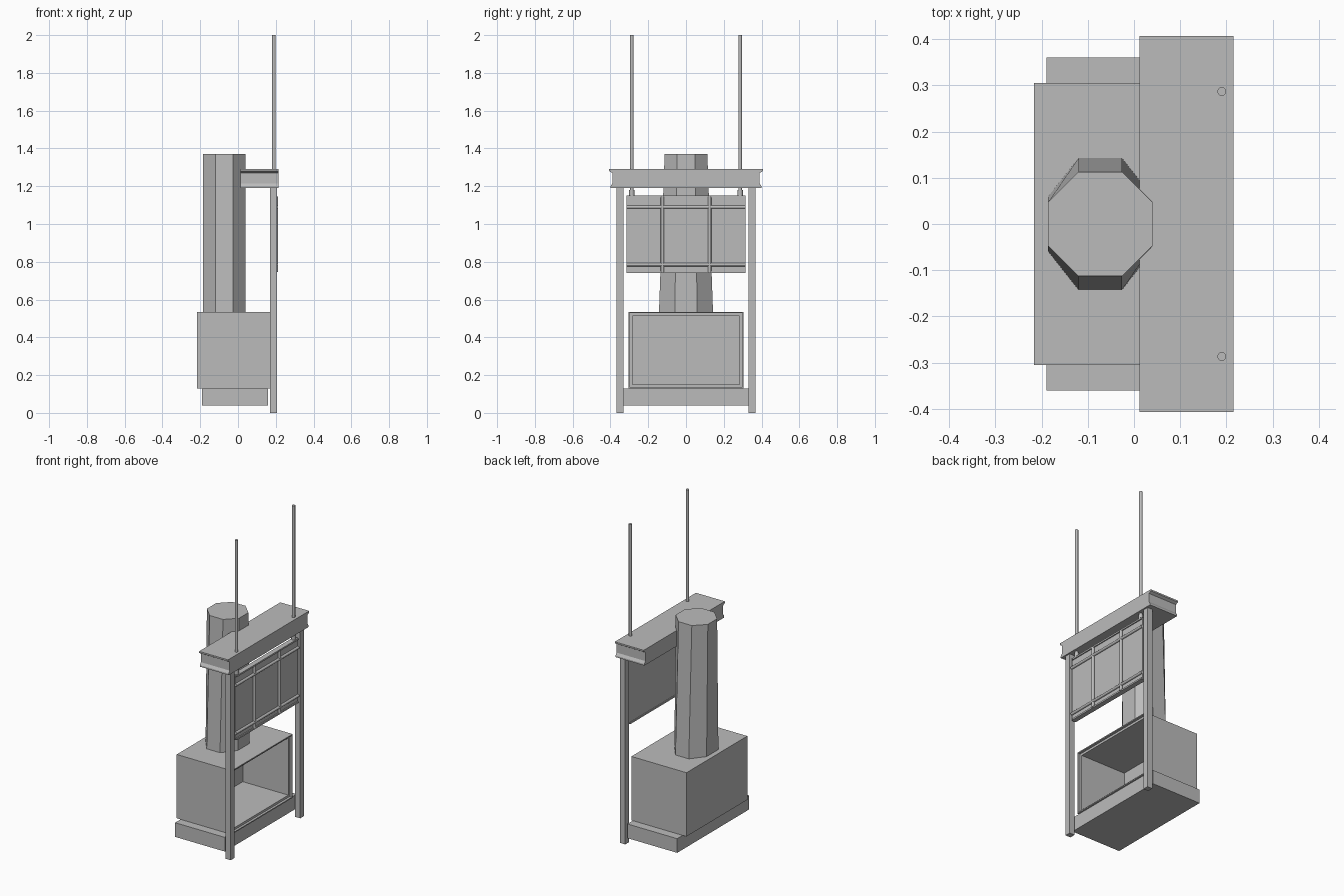
import bpy, bmesh, math
from mathutils import Vector

if "Cube" in bpy.data.objects:
    bpy.data.objects.remove(bpy.data.objects["Cube"], do_unlink=True)

grey = bpy.data.materials.new("plain grey")
grey.use_nodes = True
grey.diffuse_color = (0.5, 0.5, 0.5, 1)
grey.node_tree.nodes["Principled BSDF"].inputs["Base Color"].default_value = (0.5, 0.5, 0.5, 1)


def finish(name, bm):
    bmesh.ops.recalc_face_normals(bm, faces=bm.faces)
    mesh = bpy.data.meshes.new(name)
    bm.to_mesh(mesh)
    bm.free()
    mesh.materials.append(grey)
    obj = bpy.data.objects.new(name, mesh)
    bpy.context.collection.objects.link(obj)
    return obj


def box_mesh(x, y, z):
    bm = bmesh.new()
    bmesh.ops.create_cube(bm, size=1)
    for v in bm.verts:
        v.co = [r[0] if c < 0 else r[1] for c, r in zip(v.co, (x, y, z))]
    return bm


def box(name, x, y, z):
    return finish(name, box_mesh(x, y, z))


def loft(name, lower, upper):
    """Solid between two matching rings of points."""
    bm = bmesh.new()
    a = [bm.verts.new(p) for p in lower]
    b = [bm.verts.new(p) for p in upper]
    bm.faces.new(a)
    bm.faces.new(b)
    for i in range(len(a)):
        j = (i + 1) % len(a)
        bm.faces.new((a[i], a[j], b[j], b[i]))
    return finish(name, bm)


def rod(name, start, end, radius, sides=12):
    start, end = Vector(start), Vector(end)
    bm = bmesh.new()
    bmesh.ops.create_cone(bm, cap_ends=True, segments=sides, radius1=radius,
                          radius2=radius, depth=(end - start).length)
    turn = (end - start).to_track_quat('Z', 'Y')
    for v in bm.verts:
        v.co = turn @ v.co + (start + end) / 2
    for f in bm.faces:
        f.smooth = len(f.verts) == 4
    return finish(name, bm)


# Plinth
box("plinth", (-0.19, 0.16), (-0.36, 0.36), (0.04, 0.13))

# Firebox with a thin rim, a recessed frame and a deep cavity
bm = box_mesh((-0.217, 0.17), (-0.305, 0.305), (0.13, 0.535))
bm.faces.ensure_lookup_table()
mouth = max(bm.faces, key=lambda f: f.calc_center_median().x)
for thickness, depth in ((0.01, 0.015), (0.02, 0.32)):
    bmesh.ops.inset_region(bm, faces=[mouth], thickness=thickness)
    ring = bmesh.ops.extrude_face_region(bm, geom=[mouth])["geom"]
    bmesh.ops.delete(bm, geom=[mouth], context='FACES_ONLY')
    mouth = next(g for g in ring if isinstance(g, bmesh.types.BMFace))
    for v in mouth.verts:
        v.co.x -= depth
finish("firebox", bm)

# Octagonal chimney, tapering in width only
cx = -0.073


def octagon(half_y, z):
    ring = []
    for i in range(8):
        a = math.radians(22.5 + 45 * i)
        k = 1 / math.cos(math.radians(22.5))
        ring.append((cx + 0.113 * k * math.cos(a), half_y * k * math.sin(a), z))
    return ring


loft("chimney", octagon(0.143, 0.535), octagon(0.113, 1.37))

# Lintel with flared ends
side = [(0.40, 1.19), (0.40, 1.2), (0.39, 1.215), (0.39, 1.27), (0.407, 1.28), (0.407, 1.29)]
outline = side + [(-y, z) for y, z in reversed(side)]
loft("lintel", [(0.012, y, z) for y, z in outline], [(0.215, y, z) for y, z in outline])

# Sliding door with ribs
box("door_panel", (0.18, 0.2), (-0.315, 0.315), (0.74, 1.15))
for z, label in ((1.09, "upper"), (0.785, "lower")):
    rod(label + "_door_bar", (0.203, -0.315, z), (0.203, 0.315, z), 0.009)
for z, label in ((1.145, "upper"), (0.745, "lower")):
    box(label + "_door_edge", (0.175, 0.207), (-0.31, 0.31), (z - 0.005, z + 0.005))

# Posts, lifting rods and door ribs on both sides
for s, label in ((-1, "right"), (1, "left")):
    box(label + "_post", (0.17, 0.206), sorted((s * 0.33, s * 0.367)), (0, 1.19))
    rod(label + "_lifting_rod", (0.19, s * 0.287, 1.15), (0.19, s * 0.287, 2), 0.0095)
    rod(label + "_rod_socket", (0.19, s * 0.287, 1.14), (0.19, s * 0.287, 1.18), 0.014)
    rod(label + "_door_rib", (0.203, s * 0.125, 0.745), (0.203, s * 0.125, 1.145), 0.009)
